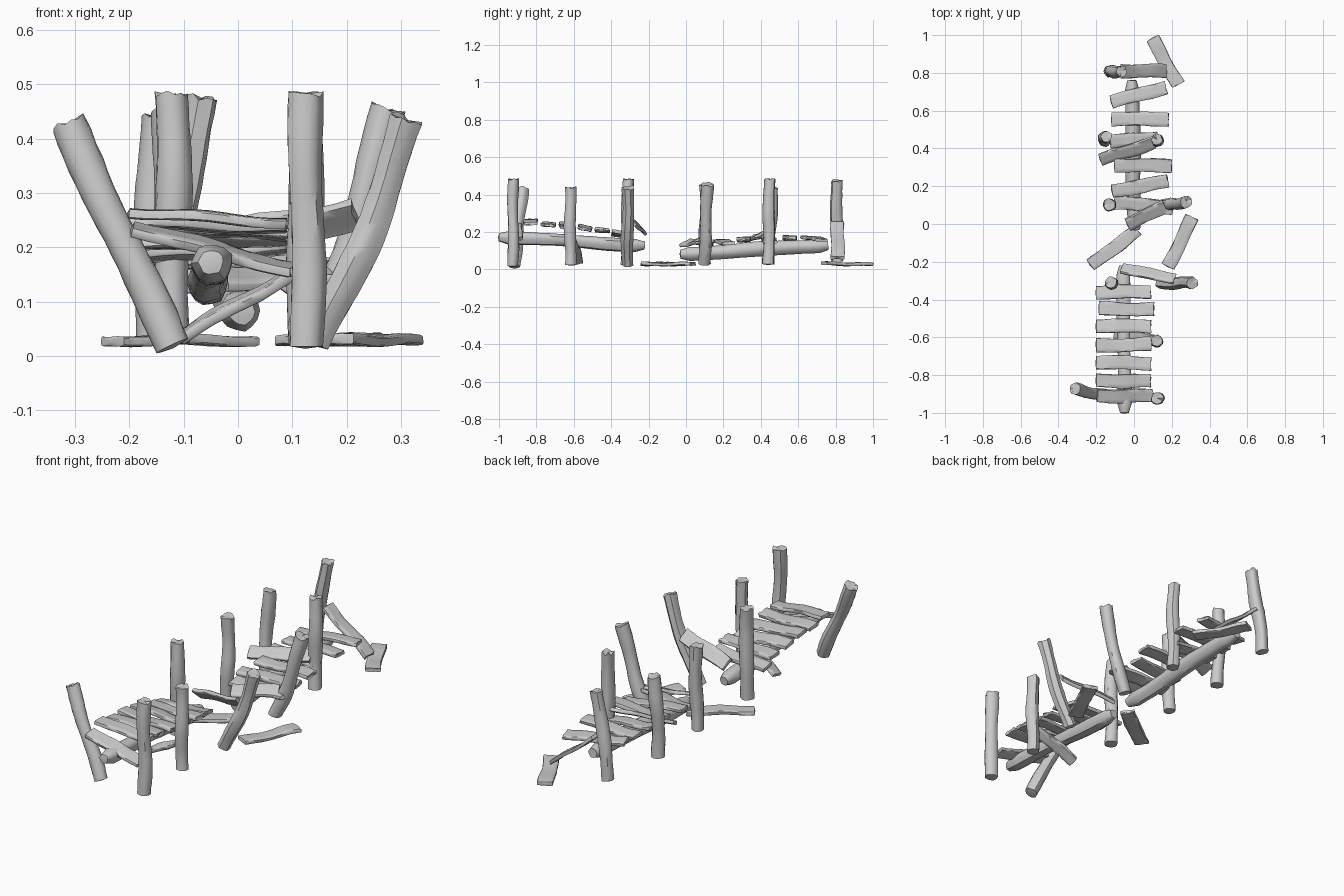
import bpy, bmesh, random
from math import sin, cos, pi, radians
from mathutils import Vector

if "Cube" in bpy.data.objects:
    bpy.data.objects.remove(bpy.data.objects["Cube"])

random.seed(7)


def loft(name, p0, p1, section, side_hint, rings, shape, ragged=0.0):
    """Loft a closed section from p0 to p1; shape(t) -> (scale, side offset, up offset)."""
    p0, p1 = Vector(p0), Vector(p1)
    axis = (p1 - p0).normalized()
    side = (side_hint - axis * side_hint.dot(axis)).normalized()
    up = axis.cross(side)
    bm = bmesh.new()
    loops = []
    for i in range(rings + 1):
        t = i / rings
        s, ox, oy = shape(t)
        loop = []
        for x, y in section:
            e = random.uniform(-ragged, ragged) if i == rings else 0
            j = 1 + random.uniform(-0.03, 0.03)
            loop.append(bm.verts.new(p0.lerp(p1, t) + side * (x * s * j + ox)
                                     + up * (y * s * j + oy) + axis * e))
        loops.append(loop)
    n = len(section)
    for a, b in zip(loops, loops[1:]):
        for k in range(n):
            bm.faces.new((a[k], a[(k + 1) % n], b[(k + 1) % n], b[k]))
    for loop, d in ((loops[0], -0.15), (loops[-1], -0.05)):
        c = sum((v.co for v in loop), Vector()) / n
        cv = bm.verts.new(c + axis * d * 0.03)
        for k in range(n):
            bm.faces.new((loop[k], loop[(k + 1) % n], cv))
    bmesh.ops.recalc_face_normals(bm, faces=bm.faces)
    me = bpy.data.meshes.new(name)
    bm.to_mesh(me)
    bm.free()
    ob = bpy.data.objects.new(name, me)
    bpy.context.collection.objects.link(ob)
    bpy.context.view_layer.objects.active = ob
    ob.select_set(True)
    bpy.ops.object.shade_smooth_by_angle(angle=radians(45))
    ob.select_set(False)
    return ob


def log(name, p0, p1, r, bend=0.0, round_ends=False, ragged=0.006):
    # grooved, lumpy round timber
    sec = []
    for k in range(14):
        a = 2 * pi * k / 14
        rr = r * (1 + random.uniform(-0.09, 0.09))
        sec.append((rr * cos(a), rr * sin(a)))
    ph = random.uniform(0, 6)

    def shape(t):
        s = 1 + 0.06 * sin(9 * t + ph)
        if round_ends:
            e = min(t, 1 - t) * 16
            s *= min(1, 0.62 + 0.38 * e)
        return s, bend * sin(pi * t) + 0.003 * sin(7 * t + ph), 0.003 * sin(8 * t + 2 * ph)
    return loft(name, p0, p1, sec, Vector((1, 0.01, 0)), 16, shape, ragged)


def plank(name, centre, length, yaw, pitch=0, roll=0, width=0.072, thick=0.018):
    # warped board: yaw in plan, pitch raises the far end, roll tips the width
    a, b, c = radians(yaw), radians(pitch), radians(roll)
    d = Vector((cos(a) * cos(b), sin(a) * cos(b), sin(b)))
    flat = Vector((-sin(a), cos(a), 0))
    side = flat * cos(c) + d.cross(flat) * sin(c)
    w, h = width / 2, thick / 2
    q = 0.003
    sec = [(-w, -h + q), (-w + q, -h), (-w * .4, -h * 1.1), (w * .4, -h * .9), (w - q, -h), (w, -h + q),
           (w, h - q), (w - q, h), (w * .4, h * .9), (-w * .4, h * 1.1), (-w + q, h), (-w, h - q)]
    ph = random.uniform(0, 6)
    p = Vector(centre)

    def shape(t):
        return 1 + 0.04 * sin(7 * t + ph), 0.003 * sin(6 * t + 2 * ph), 0.003 * sin(8 * t + ph)
    return loft(name, p - d * length / 2, p + d * length / 2, sec, side, 10, shape, 0.004)


# two long carrying beams
log("front_beam", (-0.052, -1.0, 0.176), (-0.06, -0.22, 0.128), 0.036, 0.004, True, 0)
log("rear_beam", (0.008, -0.03, 0.082), (-0.008, 0.76, 0.13), 0.038, -0.006, True, 0)

# posts: bottom, top, bend
posts = [
    ((-0.122, -0.92, 0.018), (-0.315, -0.875, 0.428), 0.0),
    ((0.125, -0.925, 0.018), (0.122, -0.925, 0.482), 0.003),
    ((0.122, -0.62, 0.025), (0.122, -0.62, 0.438), -0.003),
    ((-0.122, -0.315, 0.025), (-0.122, -0.31, 0.482), 0.003),
    ((0.142, -0.315, 0.022), (0.312, -0.31, 0.436), 0.012),
    ((-0.135, 0.1, 0.03), (-0.128, 0.105, 0.45), 0.003),
    ((0.138, 0.1, 0.03), (0.275, 0.115, 0.455), 0.014),
    ((-0.158, 0.44, 0.03), (-0.15, 0.465, 0.44), -0.005),
    ((0.122, 0.44, 0.028), (0.122, 0.445, 0.482), 0.003),
    ((-0.132, 0.81, 0.045), (-0.064, 0.805, 0.475), -0.01),
]
for i, (p0, p1, bend) in enumerate(posts):
    log(f"post_{i + 1}", p0, p1, 0.031, bend)

# front deck, still in a row
for i, (x, y, z, pitch, roll) in enumerate([
        (-0.055, -0.83, 0.255, -4, 2), (-0.055, -0.735, 0.24, -2, -5), (-0.055, -0.64, 0.232, -4, -6),
        (-0.055, -0.54, 0.222, -3, -12), (-0.04, -0.45, 0.208, 2, -4), (-0.055, -0.36, 0.19, 3, -10)]):
    plank(f"front_deck_plank_{i + 1}", (x, y, z), 0.29, random.uniform(-1.5, 1.5), pitch, roll)
plank("slipped_front_plank", (-0.048, -0.91, 0.197), 0.3, 0, -15, 12)
plank("fallen_brace_plank", (0.0, -0.595, 0.095), 0.24, -10, 29, 15, 0.06)

# rear deck, scattered: centre, length, yaw, pitch, roll
for i, a in enumerate([
        ((0.075, -0.262, 0.235), 0.29, -12, 10, -45),
        ((0.065, 0.045, 0.148), 0.22, 25, 4, 25),
        ((0.05, 0.1, 0.14), 0.31, -5, 4, 10),
        ((0.032, 0.2, 0.148), 0.3, 10, -3, 3),
        ((0.048, 0.31, 0.16), 0.3, -1, 2, 4),
        ((-0.035, 0.385, 0.178), 0.3, 18, 5, 28),
        ((0.0, 0.445, 0.158), 0.25, 4, -4, 5),
        ((0.032, 0.555, 0.168), 0.3, 0, 2, -3),
        ((0.025, 0.685, 0.166), 0.3, 15, -2, -4),
        ((0.05, 0.81, 0.155), 0.3, 0, -38, 0)]):
    plank(f"rear_deck_plank_{i + 1}", *a)

# planks lying on the ground
plank("ground_plank_left", (-0.105, -0.125, 0.029), 0.31, 37)
plank("ground_plank_right", (0.245, -0.095, 0.029), 0.29, 64)
plank("ground_plank_rear", (0.165, 0.86, 0.029), 0.28, -61, 1)
